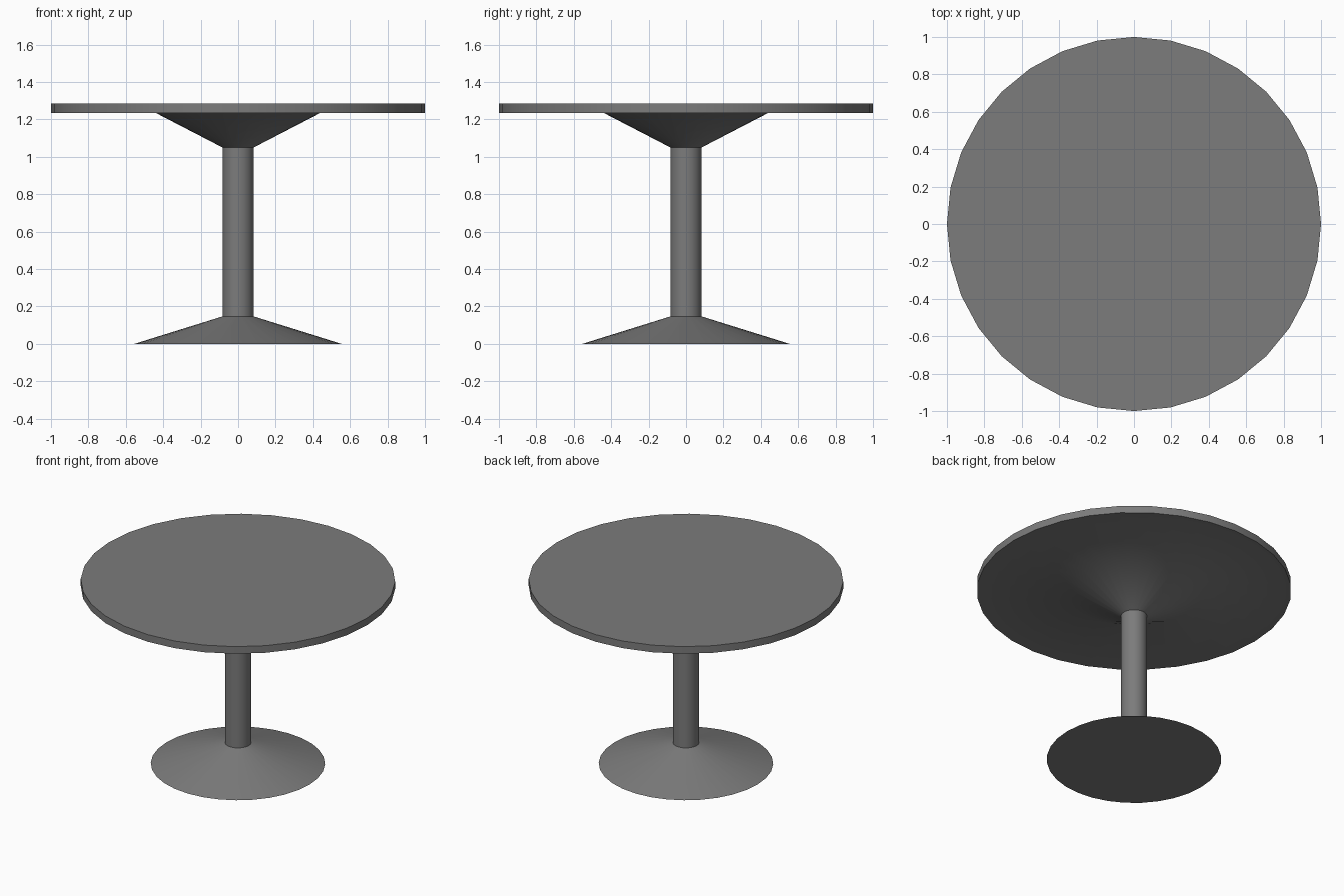
import bpy
import bmesh
import math

SIDES = 32

old = bpy.data.objects.get("Cube")
if old:
    bpy.data.objects.remove(old, do_unlink=True)

grey = bpy.data.materials.new("mid_grey")
grey.use_nodes = True
colour = (0.2, 0.2, 0.2, 1)
grey.diffuse_color = colour
grey.node_tree.nodes["Principled BSDF"].inputs["Base Color"].default_value = colour


def lathe(name, profile, cap_bottom=False, cap_top=False):
    """Revolve (radius, height) points, listed from bottom to top."""
    bm = bmesh.new()
    rings = []
    for r, z in profile:
        angles = [math.tau * i / SIDES for i in range(SIDES)]
        rings.append([bm.verts.new((r * math.cos(a), r * math.sin(a), z)) for a in angles])
    for low, high in zip(rings, rings[1:]):
        for i in range(SIDES):
            j = (i + 1) % SIDES
            bm.faces.new((low[i], low[j], high[j], high[i]))
    if cap_bottom:
        bm.faces.new(rings[0][::-1])
    if cap_top:
        bm.faces.new(rings[-1])
    mesh = bpy.data.meshes.new(name)
    bm.to_mesh(mesh)
    bm.free()
    mesh.materials.append(grey)
    obj = bpy.data.objects.new(name, mesh)
    bpy.context.collection.objects.link(obj)
    bpy.ops.object.select_all(action="DESELECT")
    obj.select_set(True)
    bpy.context.view_layer.objects.active = obj
    bpy.ops.object.shade_smooth_by_angle(angle=math.radians(30))


# Round top with the flared support blending into its underside
lathe("tabletop", [(0.083, 1.05), (0.44, 1.235), (1, 1.235), (1, 1.285)], cap_top=True)
# Straight central column
lathe("column", [(0.083, 0.147), (0.083, 1.05)])
# Shallow conical foot
lathe("base", [(0.555, 0), (0.083, 0.147)], cap_bottom=True)
